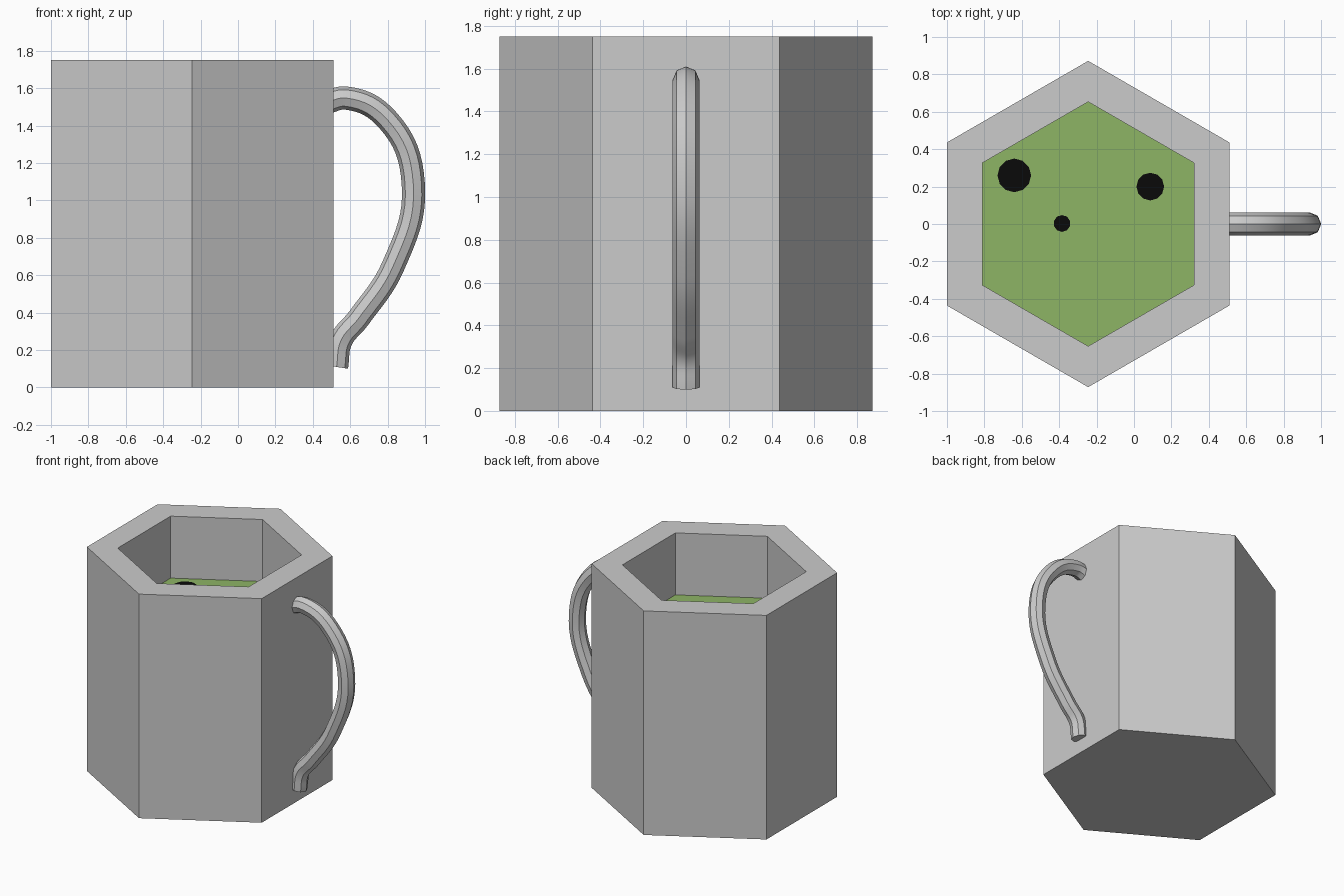
import bpy, bmesh, math

if "Cube" in bpy.data.objects:
    bpy.data.objects.remove(bpy.data.objects["Cube"])

CX = -0.245          # mug axis
HEIGHT, LIQUID_Z, FLOOR_Z = 1.75, 1.266, 0.2


def material(name, color):
    m = bpy.data.materials.new(name)
    m.diffuse_color = color
    m.use_nodes = True
    m.node_tree.nodes["Principled BSDF"].inputs["Base Color"].default_value = m.diffuse_color
    return m


def mesh_object(name, bm, mat=None):
    bmesh.ops.recalc_face_normals(bm, faces=bm.faces)
    me = bpy.data.meshes.new(name)
    bm.to_mesh(me)
    bm.free()
    ob = bpy.data.objects.new(name, me)
    bpy.context.collection.objects.link(ob)
    if mat:
        me.materials.append(mat)
    return ob


def ring(bm, cx, cy, z, r, n):
    """Polygon ring with a corner pointing along +y."""
    angles = [math.pi / 2 + i * math.tau / n for i in range(n)]
    return [bm.verts.new((cx + r * math.cos(a), cy + r * math.sin(a), z)) for a in angles]


def stack(bm, rings):
    """Bridge successive rings and cap both ends."""
    n = len(rings[0])
    for a, b in zip(rings, rings[1:]):
        for i in range(n):
            j = (i + 1) % n
            bm.faces.new((a[i], a[j], b[j], b[i]))
    bm.faces.new(rings[0])
    bm.faces.new(rings[-1])


green = material("liquid_green", (0.27, 0.46, 0.13, 1))
black = material("bubble_black", (0.003, 0.003, 0.003, 1))

# Hexagonal mug body: outside wall, rim, inside wall, floor
bm = bmesh.new()
profile = [(0.872, 0), (0.872, HEIGHT), (0.653, HEIGHT), (0.653, FLOOR_Z)]
stack(bm, [ring(bm, CX, 0, z, r, 6) for r, z in profile])
mesh_object("mug_body", bm)

# Liquid surface
bm = bmesh.new()
bm.faces.new(ring(bm, CX, 0, LIQUID_Z, 0.653, 6))
mesh_object("liquid", bm, green)

# Flat dark bubbles on the liquid
for i, (x, y, r, n) in enumerate([(-0.64, 0.26, 0.09, 12), (0.087, 0.2, 0.074, 12), (-0.385, 0.003, 0.045, 10)]):
    bm = bmesh.new()
    stack(bm, [ring(bm, x, y, LIQUID_Z - 0.005, r, n), ring(bm, x, y, LIQUID_Z + 0.004, r, n)])
    mesh_object(f"bubble_{i + 1}", bm, black)

# Handle: octagonal tube swept along a curve
path = [(0.45, 1.515), (0.58, 1.547), (0.80, 1.43), (0.937, 1.09), (0.83, 0.65),
        (0.645, 0.37), (0.55, 0.25), (0.527, 0.11)]
cu = bpy.data.curves.new("handle", 'CURVE')
cu.dimensions = '3D'
cu.bevel_depth = 0.062
cu.bevel_resolution = 2
cu.resolution_u = 8
cu.use_fill_caps = True
sp = cu.splines.new('BEZIER')
sp.bezier_points.add(len(path) - 1)
for p, (x, z) in zip(sp.bezier_points, path):
    p.co = (x, 0, z)
    p.handle_left_type = p.handle_right_type = 'AUTO'
handle = bpy.data.objects.new("handle", cu)
bpy.context.collection.objects.link(handle)
bpy.context.view_layer.objects.active = handle
handle.select_set(True)
bpy.ops.object.convert(target='MESH')
bpy.ops.object.shade_smooth_by_angle(angle=math.radians(30))
